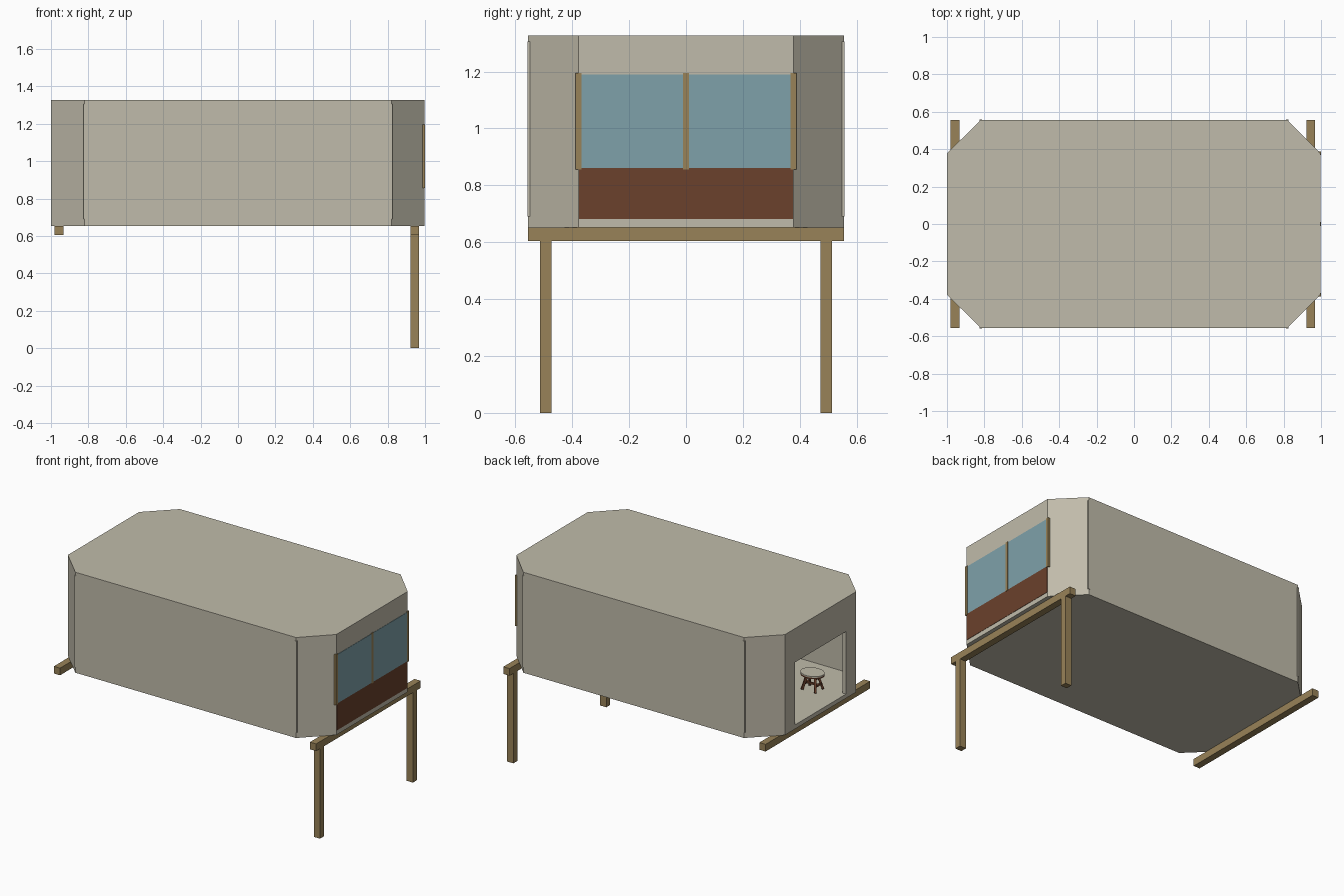
import bpy, bmesh, math
from mathutils import Vector

if "Cube" in bpy.data.objects:
    bpy.data.objects.remove(bpy.data.objects["Cube"])


def material(name, rgb):
    m = bpy.data.materials.new(name)
    m.diffuse_color = (*rgb, 1)
    m.use_nodes = True
    m.node_tree.nodes["Principled BSDF"].inputs["Base Color"].default_value = m.diffuse_color
    return m


WALL = material("pale plaster", (0.53, 0.50, 0.405))
WOOD = material("tan timber", (0.315, 0.225, 0.098))
GLASS = material("blue glass", (0.21, 0.355, 0.40))
BROWN = material("dark brown", (0.145, 0.052, 0.025))


def finish(bm, name, mat):
    bmesh.ops.recalc_face_normals(bm, faces=bm.faces)
    me = bpy.data.meshes.new(name)
    bm.to_mesh(me)
    bm.free()
    me.materials.append(mat)
    ob = bpy.data.objects.new(name, me)
    bpy.context.collection.objects.link(ob)
    return ob


def prism(name, pts, z0, z1, mat):
    bm = bmesh.new()
    lo = [bm.verts.new((x, y, z0)) for x, y in pts]
    hi = [bm.verts.new((x, y, z1)) for x, y in pts]
    bm.faces.new(lo)
    bm.faces.new(hi)
    n = len(pts)
    for i in range(n):
        j = (i + 1) % n
        bm.faces.new((lo[i], lo[j], hi[j], hi[i]))
    return finish(bm, name, mat)


def box(name, x, y, z, mat):
    pts = [(x[0], y[0]), (x[1], y[0]), (x[1], y[1]), (x[0], y[1])]
    return prism(name, pts, z[0], z[1], mat)


def bar(name, a, b, width, mat):
    """Square bar between two points."""
    a, b = Vector(a), Vector(b)
    bm = bmesh.new()
    bmesh.ops.create_cube(bm, size=1)
    bmesh.ops.scale(bm, vec=(width, width, (b - a).length), verts=bm.verts)
    ob = finish(bm, name, mat)
    ob.location = (a + b) / 2
    ob.rotation_euler = (b - a).to_track_quat('Z', 'Y').to_euler()
    return ob


def octagon(xl, xr, y, cx, cy):
    """Rectangle with chamfered corners."""
    return [(xl, -cy), (-cx, -y), (cx, -y), (xr, -cy),
            (xr, cy), (cx, y), (-cx, y), (xl, cy)]


# Cabin shell, hollowed and opened by a doorway
shell = prism("cabin_shell", octagon(-1, 0.996, 0.555, 0.82, 0.378),
              0.652, 1.327, WALL)
room = prism("room_cutter", octagon(-0.975, 0.971, 0.53, 0.81, 0.367),
             0.68, 1.302, WALL)
door = box("doorway_cutter", (-1.1, -0.9), (-0.27, 0.27), (0.68, 1.10), WALL)
for cutter in (room, door):
    cutter.hide_render = True
    cutter.hide_set(True)
    mod = shell.modifiers.new(cutter.name, 'BOOLEAN')
    mod.operation = 'DIFFERENCE'
    mod.solver = 'EXACT'
    mod.object = cutter

# Thin joint strips at the chamfered corners
for sx in (-1, 1):
    for sy in (-1, 1):
        x, y = sx * 0.82, sy * 0.553
        box("corner_joint", (x - 0.006, x + 0.006), (y - 0.005, y + 0.005),
            (0.69, 1.305), WALL)

# End wall: lower panel, two panes and mullions
box("lower_panel", (0.966, 0.998), (-0.376, 0.376), (0.682, 0.861), BROWN)
for y0, y1 in ((-0.37, -0.01), (0.01, 0.37)):
    box("window_pane", (0.966, 0.998), (y0, y1), (0.861, 1.19), GLASS)
for y in (-0.378, 0, 0.378):
    box("mullion", (0.98, 1.0), (y - 0.01, y + 0.01), (0.856, 1.195), WOOD)

# Cross beams below the floor, with legs at one end
for x in (-0.957, 0.946):
    box("cross_beam", (x - 0.023, x + 0.023), (-0.555, 0.555),
        (0.604, 0.652), WOOD)
for y in (-0.493, 0.493):
    box("support_leg", (0.923, 0.969), (y - 0.021, y + 0.021),
        (0, 0.604), WOOD)

# Small oval table on the floor inside
TX, TY, FLOOR = -0.80, -0.20, 0.68


def oval(rx, ry):
    return [(TX + rx * math.cos(t * math.pi / 12),
             TY + ry * math.sin(t * math.pi / 12)) for t in range(24)]


prism("table_rim", oval(0.078, 0.064), FLOOR + 0.105, FLOOR + 0.114, BROWN)
prism("table_top", oval(0.078, 0.064), FLOOR + 0.114, FLOOR + 0.122, WALL)
box("table_apron", (TX - 0.045, TX + 0.045), (TY - 0.02, TY + 0.02),
    (FLOOR + 0.088, FLOOR + 0.105), BROWN)
for sx in (-1, 1):
    for sy in (-1, 1):
        bar("table_leg", (TX + sx * 0.05, TY + sy * 0.04, FLOOR + 0.008),
            (TX + sx * 0.03, TY + sy * 0.015, FLOOR + 0.1), 0.014, BROWN)
bar("table_stretcher", (TX - 0.042, TY, FLOOR + 0.045),
    (TX + 0.042, TY, FLOOR + 0.045), 0.012, BROWN)
for sx in (-1, 1):
    bar("table_crosspiece", (TX + sx * 0.042, TY - 0.032, FLOOR + 0.045),
        (TX + sx * 0.042, TY + 0.032, FLOOR + 0.045), 0.012, BROWN)
